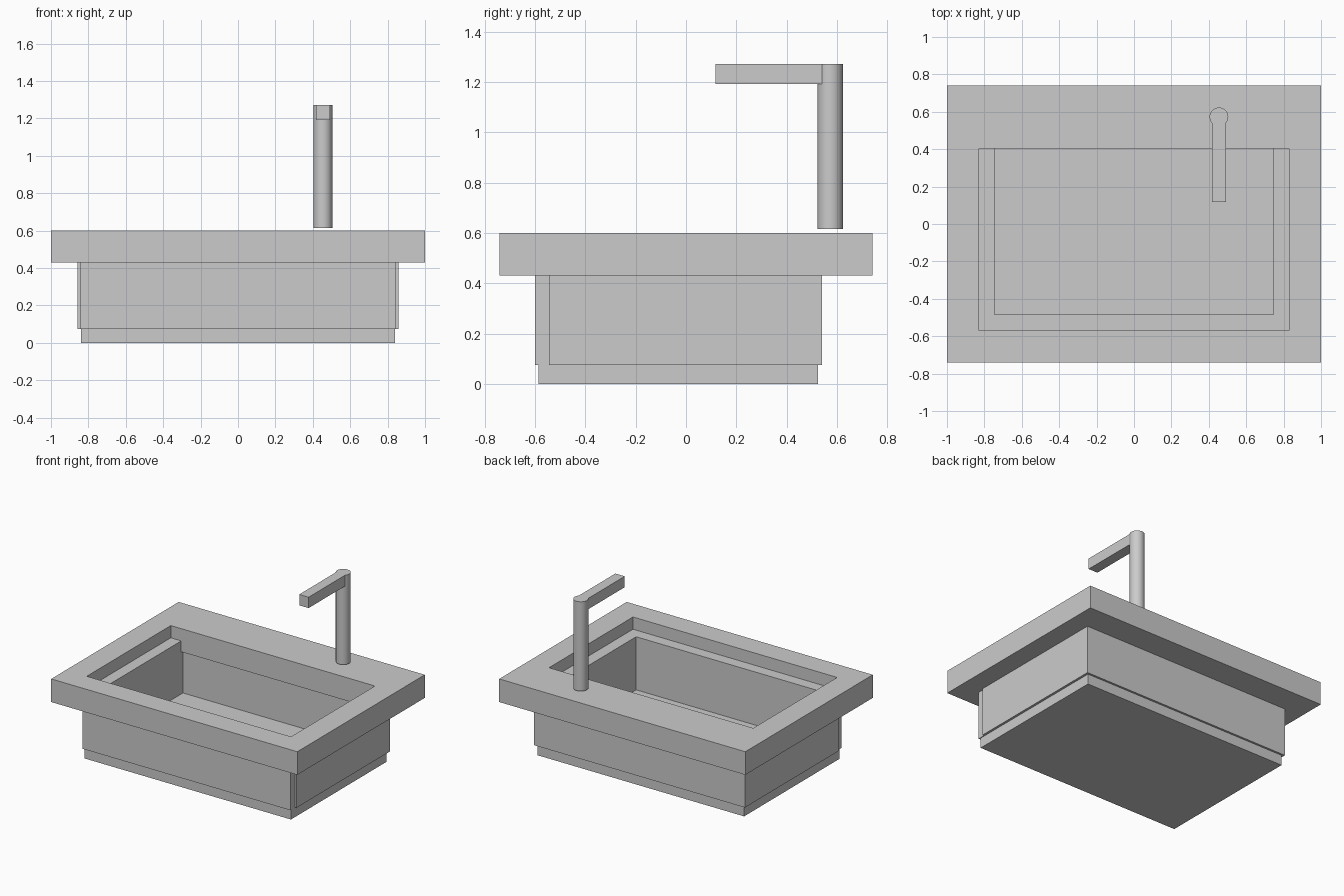
import bpy
import bmesh
from mathutils import Matrix, Vector

cube = bpy.data.objects.get("Cube")
if cube:
    bpy.data.objects.remove(cube, do_unlink=True)

# Single flat grey
grey = bpy.data.materials.new("light_grey")
grey.use_nodes = True
colour = (0.6, 0.6, 0.6, 1)
grey.diffuse_color = colour
grey.node_tree.nodes["Principled BSDF"].inputs["Base Color"].default_value = colour


def add_object(name, bm):
    mesh = bpy.data.meshes.new(name)
    bmesh.ops.recalc_face_normals(bm, faces=bm.faces)
    bm.to_mesh(mesh)
    bm.free()
    mesh.materials.append(grey)
    obj = bpy.data.objects.new(name, mesh)
    bpy.context.collection.objects.link(obj)
    return obj


def box(name, x, y, z):
    """Box spanning the (low, high) ranges on each axis."""
    low, high = Vector((x[0], y[0], z[0])), Vector((x[1], y[1], z[1]))
    size = high - low
    bm = bmesh.new()
    matrix = Matrix.Translation((low + high) / 2) @ Matrix.Diagonal((*size, 1))
    bmesh.ops.create_cube(bm, size=1, matrix=matrix)
    return add_object(name, bm)


def frame(name, outer, inner, z):
    """Rectangular slab with a rectangular opening; rects are x0, x1, y0, y1."""
    bm = bmesh.new()
    rings = []
    for x0, x1, y0, y1 in (outer, inner):
        for height in z:
            corners = ((x0, y0), (x1, y0), (x1, y1), (x0, y1))
            rings.append([bm.verts.new((x, y, height)) for x, y in corners])
    out_low, out_high, in_low, in_high = rings
    for a, b in ((out_low, out_high), (out_high, in_high),
                 (in_high, in_low), (in_low, out_low)):
        for i in range(4):
            j = (i + 1) % 4
            bm.faces.new((a[i], a[j], b[j], b[i]))
    return add_object(name, bm)


# Countertop with the basin opening
frame("countertop", (-1, 1, -0.74, 0.74), (-0.83, 0.83, -0.57, 0.405), (0.43, 0.60))

# Basin: base and four walls, whose tops form a ledge inside the opening
wall_z = (0.075, 0.51)
box("basin_base", (-0.84, 0.84), (-0.585, 0.525), (0, 0.12))
box("basin_front_wall", (-0.845, 0.845), (-0.60, -0.485), wall_z)
box("basin_back_wall", (-0.845, 0.845), (0.425, 0.54), wall_z)
for side, sign in (("left", 1), ("right", -1)):
    span = sorted((sign * 0.745, sign * 0.857))
    box(f"basin_{side}_wall", span, (-0.545, 0.54), wall_z)

# Faucet: round post and square spout
bm = bmesh.new()
bmesh.ops.create_cone(bm, cap_ends=True, segments=32, radius1=0.05, radius2=0.05,
                      depth=0.657, matrix=Matrix.Translation((0.454, 0.573, 0.9435)))
post = add_object("faucet_post", bm)
box("faucet_spout", (0.416, 0.492), (0.117, 0.55), (1.192, 1.272))

bpy.context.view_layer.objects.active = post
post.select_set(True)
bpy.ops.object.shade_smooth_by_angle()
